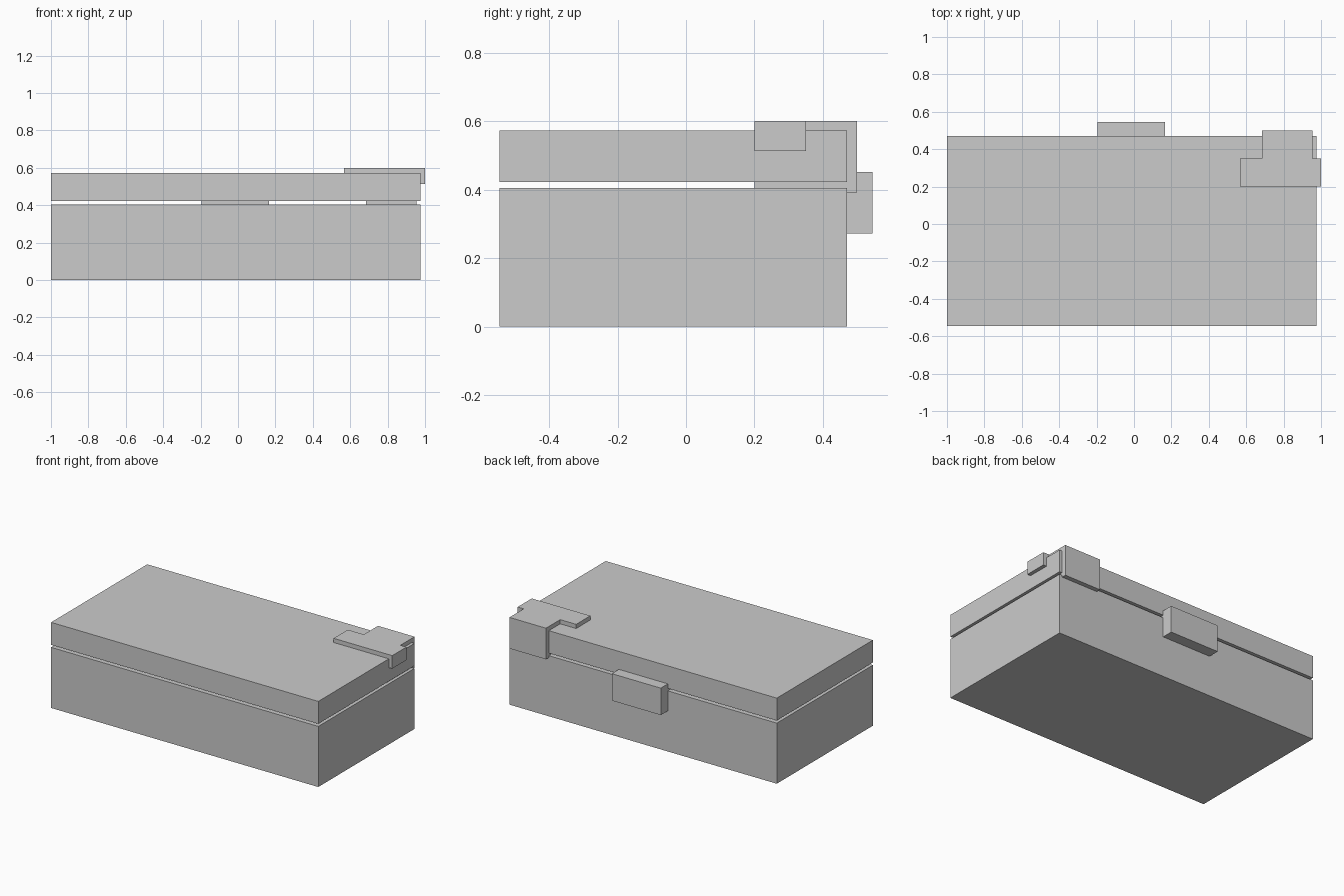
import bpy

if "Cube" in bpy.data.objects:
    bpy.data.objects.remove(bpy.data.objects["Cube"])

grey = bpy.data.materials.new("plain grey")
grey.diffuse_color = (0.6, 0.6, 0.6, 1)
grey.use_nodes = True
grey.node_tree.nodes["Principled BSDF"].inputs["Base Color"].default_value = grey.diffuse_color


def box(name, x, y, z):
    """Axis-aligned block spanning the given (min, max) ranges."""
    spans = (x, y, z)
    bpy.ops.mesh.primitive_cube_add(size=1, location=[(a + b) / 2 for a, b in spans])
    obj = bpy.context.object
    obj.name = name
    obj.scale = [b - a for a, b in spans]
    bpy.ops.object.transform_apply(location=False, rotation=False, scale=True)
    obj.data.materials.append(grey)
    return obj


# Case body and lid, separated by a thin gap
box("base", (-1.0, 0.975), (-0.545, 0.47), (0.0, 0.405))
box("lid", (-1.0, 0.975), (-0.545, 0.47), (0.422, 0.572))

# Block on the back wall bridging the gap
box("back_hinge", (-0.195, 0.167), (0.40, 0.545), (0.272, 0.452))

# T-shaped corner fitting sunk into the lid: cross bar and rear stem
bar = box("corner_fitting", (0.567, 1.0), (0.2, 0.35), (0.513, 0.6))
stem = box("corner_fitting_stem", (0.685, 0.955), (0.2, 0.5), (0.392, 0.6))
union = bar.modifiers.new("join_stem", 'BOOLEAN')
union.operation = 'UNION'
union.solver = 'EXACT'
union.object = stem
bpy.context.view_layer.objects.active = bar
bpy.ops.object.modifier_apply(modifier=union.name)
bpy.data.objects.remove(stem)
